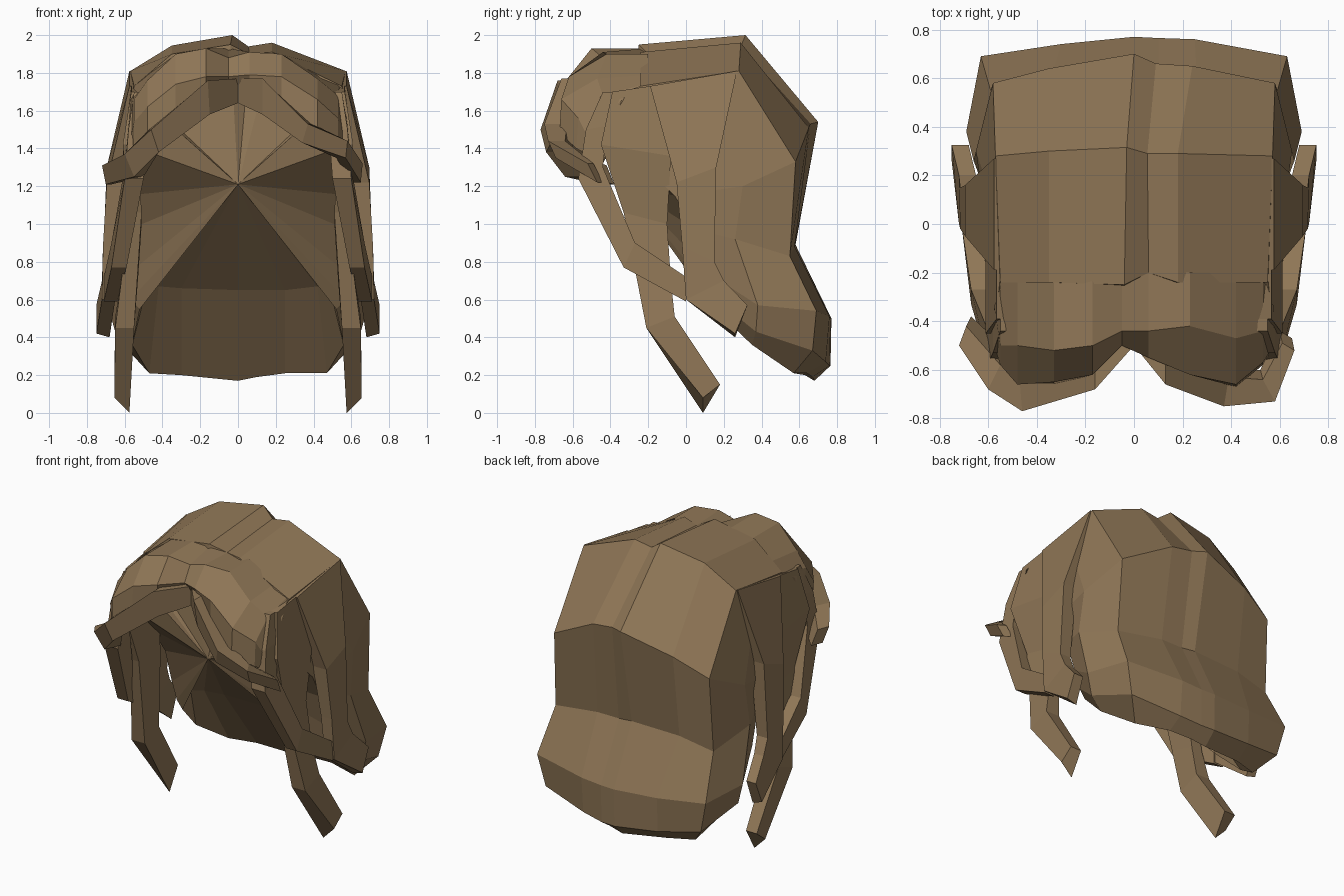
import bpy, bmesh
from mathutils import Vector

mat = bpy.data.materials.new("brown_hair")
mat.diffuse_color = (0.28, 0.185, 0.095, 1)


def finish(name, bm):
    bmesh.ops.remove_doubles(bm, verts=bm.verts, dist=0.0005)
    bmesh.ops.recalc_face_normals(bm, faces=bm.faces)
    me = bpy.data.meshes.new(name)
    bm.to_mesh(me)
    bm.free()
    me.materials.append(mat)
    ob = bpy.data.objects.new(name, me)
    bpy.context.collection.objects.link(ob)
    return ob


def loft(name, sections, side=1):
    """Closed tube through equal-length sections, ends capped."""
    bm = bmesh.new()
    rings = [[bm.verts.new((side * p[0], p[1], p[2])) for p in s] for s in sections]
    n = len(rings[0])
    for a, b in zip(rings, rings[1:]):
        for i in range(n):
            j = (i + 1) % n
            bm.faces.new((a[i], a[j], b[j], b[i]))
    bm.faces.new(rings[0])
    bm.faces.new(rings[-1])
    return finish(name, bm)


def side_lock(name, rows):
    """Flat lock on both sides. Row: front y,z, back y,z, outer x, thickness, lift of outer edge."""
    secs = [[(x, fy, fz + up), (x, by, bz), (x - t, by, bz), (x - t, fy, fz)]
            for fy, fz, by, bz, x, t, up in rows]
    for s, label in ((1, "right"), (-1, "left")):
        loft(f"{name}_{label}", secs, s)


# Main hair shell: columns from the crown to the hem and up inside
centre = [(-.04, -.25, 1.95), (-.03, .315, 2.0), (0, .70, 1.54), (0, .58, .89),
          (0, .77, .5), (0, .765, .25), (0, .68, .17), (0, .30, .65)]
parting = [(.06, -.2, 1.90), (.055, .29, 1.94), (.09, .66, 1.53), (.1, .575, .88),
           (.1, .765, .5), (.1, .76, .25), (.1, .67, .19), (.1, .29, .65)]
right_ridge = [(.18, -.24, 1.91), (.18, .29, 1.96), (.24, .65, 1.51), (.26, .575, .88),
               (.25, .76, .51), (.25, .74, .27), (.25, .64, .21), (.25, .28, .65)]
left_ridge = [(.35, -.24, 1.90), (.35, .30, 1.945), (.35, .64, 1.44), (.35, .57, .88),
              (.3, .74, .51), (.3, .73, .28), (.3, .63, .2), (.3, .28, .66)]
outer = [
    [(.55, -.24, 1.73), (.57, .28, 1.81), (.58, .58, 1.33), (.59, .55, .83),
     (.63, .69, .54), (.58, .67, .33), (.47, .57, .21), (.42, .24, .67)],
    [(.56, -.3, 1.71), (.6, .15, 1.5), (.65, .30, 1.2), (.66, .26, .92),
     (.69, .38, .57), (.65, .37, .43), (.56, .35, .36), (.48, .18, .68)],
    [(.54, -.39, 1.69), (.58, -.34, 1.42), (.60, -.06, 1.15), (.58, .05, .97),
     (.6, .15, .72), (.57, .16, .6), (.52, .15, .55), (.5, .12, .69)],
]
bm = bmesh.new()
for s, inner in ((1, [parting, right_ridge]), (-1, [left_ridge])):
    grid = [[bm.verts.new(p) for p in centre]]
    grid += [[bm.verts.new((s * x, y, z)) for x, y, z in c] for c in inner + outer]
    tip = bm.verts.new((0, -.32, 1.21))
    for a, b in zip(grid, grid[1:]):
        for i in range(len(a) - 1):
            bm.faces.new((a[i], a[i + 1], b[i + 1], b[i]))
    # Inner fan closing the face opening
    rim = [c[0] for c in grid] + grid[-1][1:] + [c[-1] for c in reversed(grid[:-1])]
    for a, b in zip(rim, rim[1:]):
        bm.faces.new((a, b, tip))
finish("hair_shell", bm)

# Broad locks over the ears
side_lock("ear_lock", [
    (-.19, 1.73, .27, 1.81, .575, .06, 0), (-.05, 1.22, .16, 1.30, .695, .1, 0),
    (-.02, .88, .15, .80, .715, .08, 0), (0, .60, .20, .70, .72, .07, 0),
    (.26, .40, .325, .57, .75, .07, .02)])

# Front locks sweeping back along the cheeks
side_lock("cheek_lock", [
    (-.44, 1.70, -.36, 1.70, .55, .1, 0), (-.53, 1.50, -.42, 1.52, .58, .1, 0),
    (-.57, 1.24, -.44, 1.30, .60, .1, 0), (-.33, .77, -.27, .90, .67, .08, 0),
    (0, .59, 0, .72, .71, .07, 0)])

# Long inner locks reaching lowest
side_lock("long_lock", [
    (-.39, 1.70, -.19, 1.73, .565, .08, 0), (-.45, 1.42, -.08, 1.36, .61, .08, 0),
    (-.33, 1.06, -.10, 1.0, .58, .07, 0), (-.27, .76, -.08, .7, .61, .08, 0),
    (-.21, .45, -.06, .51, .65, .1, 0), (.09, 0, .18, .15, .655, .08, .08)])

# Upper fringe: section x followed by four (y, z) points
fringe = {
    "right": [
        (-.05, [(-.2, 1.93), (-.44, 1.88), (-.5, 1.78), (-.4, 1.68)]),
        (.06, [(-.2, 1.90), (-.44, 1.91), (-.55, 1.79), (-.5, 1.68)]),
        (.23, [(-.2, 1.90), (-.42, 1.90), (-.62, 1.78), (-.62, 1.64)]),
        (.42, [(-.2, 1.79), (-.47, 1.77), (-.66, 1.66), (-.67, 1.48)]),
        (.53, [(-.22, 1.74), (-.44, 1.68), (-.57, 1.56), (-.58, 1.40)]),
        (.575, [(-.34, 1.66), (-.42, 1.56), (-.50, 1.42), (-.44, 1.32)])],
    "left": [
        (.05, [(-.2, 1.93), (-.44, 1.88), (-.5, 1.78), (-.4, 1.68)]),
        (.17, [(-.2, 1.93), (-.50, 1.93), (-.62, 1.78), (-.60, 1.66)]),
        (.33, [(-.2, 1.90), (-.52, 1.90), (-.65, 1.74), (-.66, 1.55)]),
        (.48, [(-.22, 1.79), (-.50, 1.76), (-.66, 1.62), (-.66, 1.44)]),
        (.55, [(-.24, 1.73), (-.50, 1.66), (-.58, 1.54), (-.56, 1.36)]),
        (.575, [(-.34, 1.66), (-.42, 1.56), (-.50, 1.42), (-.44, 1.32)])],
}
for s, label in ((1, "right"), (-1, "left")):
    loft(f"upper_fringe_{label}",
         [[(x, y, z) for y, z in pts] for x, pts in fringe[label]], s)

# Lower fringe locks: upper edge, lower edge, and inward thickness offset
lower = {
    "right": [((0, -.5, 1.77), (0, -.5, 1.64), (0, .1)),
              ((.13, -.66, 1.77), (.13, -.62, 1.58), (0, .12)),
              ((.37, -.75, 1.53), (.34, -.72, 1.43), (.02, .12)),
              ((.58, -.73, 1.44), (.57, -.69, 1.35), (-.05, .09)),
              ((.66, -.52, 1.32), (.65, -.47, 1.22), (-.05, .03))],
    "left": [((0, -.5, 1.77), (0, -.5, 1.64), (0, .1)),
             ((-.16, -.68, 1.76), (-.15, -.64, 1.58), (0, .12)),
             ((-.46, -.77, 1.50), (-.42, -.74, 1.38), (-.01, .12)),
             ((-.60, -.68, 1.37), (-.55, -.64, 1.25), (.05, .1)),
             ((-.72, -.50, 1.31), (-.70, -.46, 1.21), (.03, .08))],
}
for label, rows in lower.items():
    secs = []
    for up, low, (dx, dy) in rows:
        off = Vector((dx, dy, 0))
        secs.append([up, low, Vector(low) + off, Vector(up) + off])
    loft(f"lower_fringe_{label}", secs)
